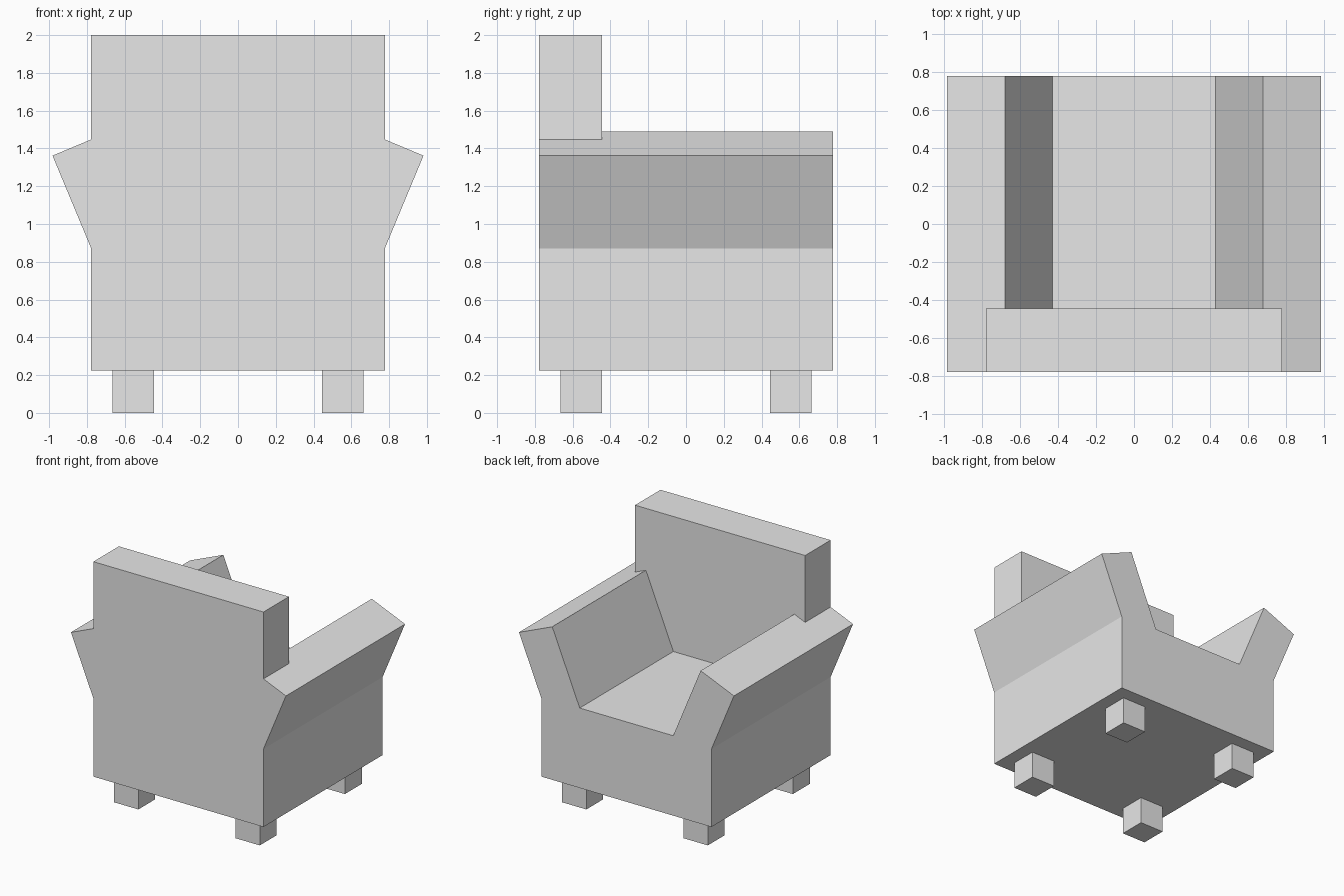
import bpy, bmesh

if "Cube" in bpy.data.objects:
    bpy.data.objects.remove(bpy.data.objects["Cube"])

fabric = bpy.data.materials.new("grey")
fabric.diffuse_color = (0.8, 0.8, 0.8, 1)
fabric.use_nodes = True
fabric.node_tree.nodes["Principled BSDF"].inputs["Base Color"].default_value = fabric.diffuse_color


def prism(name, profile, y0, y1):
    """Extrude an x-z profile from y0 to y1."""
    bm = bmesh.new()
    face = bm.faces.new([bm.verts.new((x, y0, z)) for x, z in profile])
    ext = bmesh.ops.extrude_face_region(bm, geom=[face])
    verts = [g for g in ext["geom"] if isinstance(g, bmesh.types.BMVert)]
    bmesh.ops.translate(bm, verts=verts, vec=(0, y1 - y0, 0))
    bmesh.ops.recalc_face_normals(bm, faces=bm.faces[:])
    mesh = bpy.data.meshes.new(name)
    bm.to_mesh(mesh)
    bm.free()
    mesh.materials.append(fabric)
    obj = bpy.data.objects.new(name, mesh)
    bpy.context.collection.objects.link(obj)
    return obj


def box(name, x0, x1, y0, y1, z0, z1):
    return prism(name, [(x0, z0), (x1, z0), (x1, z1), (x0, z1)], y0, y1)


HALF = 0.777    # half width and depth of the body
SEAT = 0.885    # seat height

# Seat block and tall backrest
box("seat_base", -HALF, HALF, -HALF, HALF, 0.225, SEAT)
box("backrest", -HALF, HALF, -HALF, -0.445, SEAT - 0.1, 2.0)

for side, s in (("left", -1), ("right", 1)):
    # Armrest leaning outward, sunk into the seat block
    arm = [(0.775, 0.865), (0.982, 1.362), (0.678, 1.489), (0.427, SEAT), (0.427, 0.8), (0.775, 0.8)]
    prism(side + "_armrest", [(s * x, z) for x, z in arm], -HALF, HALF)
    # Square legs
    for end, t in (("front", 1), ("back", -1)):
        xs = sorted((s * 0.445, s * 0.665))
        ys = sorted((t * 0.445, t * 0.665))
        box(f"{side}_{end}_leg", *xs, *ys, 0, 0.225)
